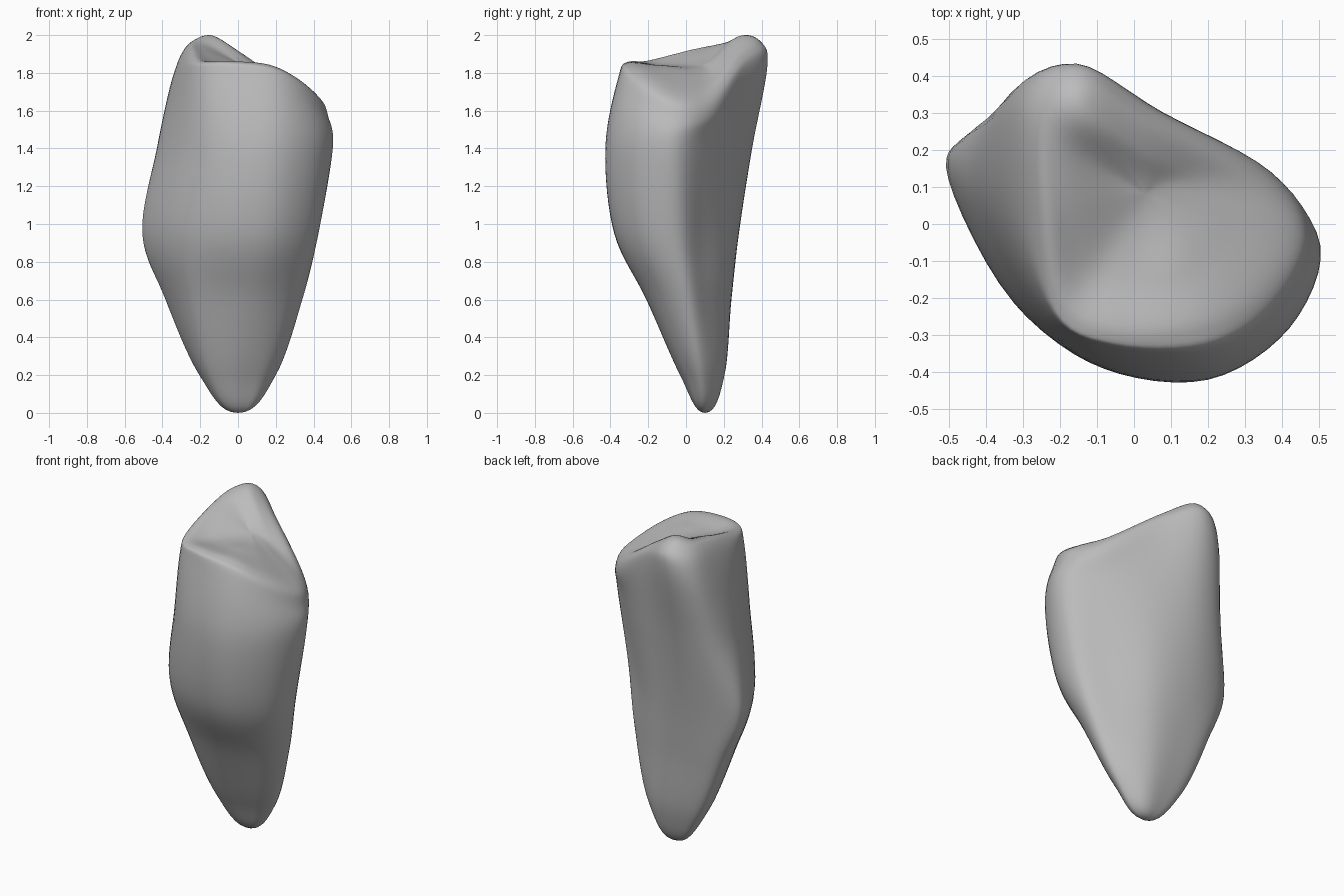
import bpy
import bmesh
from mathutils import Vector

if "Cube" in bpy.data.objects:
    bpy.data.objects.remove(bpy.data.objects["Cube"])

RAILS = 10        # control points around each section
AROUND = 6        # spline steps between rails
ALONG = 8         # spline steps between sections

# Level sections of the tapering body, in hundredths: height -> x, y around
body_sections = {
    20: [(20, 8), (15, 1), (7, -2), (-5, -3), (-16, 1),
         (-20, 11), (-19, 18), (-8, 20), (4, 20), (13, 16)],
    60: [(34, 1), (28, -12), (13, -20), (-6, -20), (-26, -12),
         (-37, 9), (-36, 21), (-17, 24), (5, 22), (24, 11)],
    95: [(42, -4), (38, -23), (18, -37), (-9, -35), (-33, -20),
         (-50, 12), (-45, 23), (-22, 28), (5, 24), (28, 9)],
    140: [(50, -6), (42, -28), (20, -42), (-8, -39), (-27, -24),
          (-42, 8), (-39, 29), (-19, 35), (8, 27), (35, 11)],
}

# Sloping sections of the crown, in hundredths: x, y, z around
shoulder = [(48, -4, 156), (39, -24, 165), (20, -35, 176), (-6, -34, 178),
            (-23, -24, 178), (-34, 7, 175), (-33, 34, 177), (-16, 43, 183),
            (8, 30, 176), (37, 14, 158)]
rim = [(43, -3, 166), (33, -21, 176), (17, -29, 184), (-5, -30, 186),
       (-20, -22, 186), (-26, 4, 191), (-27, 31, 194), (-14, 40, 196),
       (4, 29, 188), (32, 13, 169)]
dish = [(24, 2, 176), (18, -8, 181), (10, -14, 184), (-2, -14, 184),
        (-12, -11, 185), (-17, 5, 191), (-19, 21, 196), (-12, 28, 199),
        (3, 20, 189), (17, 12, 178)]
tip = Vector((0, 0.10, 0))
dish_centre = Vector((0.03, 0.08, 1.84))


def spline(a, b, c, d, t):
    """Smooth curve from b to c, guided by the neighbours a and d."""
    return 0.5 * (2 * b + (c - a) * t + (2 * a - 5 * b + 4 * c - d) * t ** 2
                  + (3 * b - a - 3 * c + d) * t ** 3)


def refine(ring):
    """Closed smooth outline through the control points of one section."""
    n = len(ring)
    return [spline(ring[i - 1], ring[i], ring[(i + 1) % n], ring[(i + 2) % n],
                   k / AROUND) for i in range(n) for k in range(AROUND)]


def beyond(ring, pole, stretch):
    """Guide section on the far side of a pole, so the end closes roundly."""
    half = len(ring) // 2
    guide = []
    for p in ring[half:] + ring[:half]:
        q = pole + (p - pole) * stretch
        q.z = p.z
        guide.append(q)
    return guide


# Collect all sections from the tip to the middle of the dish
sections = [[Vector((x, y, z)) / 100 for x, y in ring]
            for z, ring in body_sections.items()]
sections += [[Vector(p) / 100 for p in ring] for ring in (shoulder, rim, dish)]
rings = [refine(s) for s in sections]
count = RAILS * AROUND
rings = ([beyond(rings[0], tip, 2), [tip] * count] + rings
         + [[dish_centre] * count, beyond(rings[-1], dish_centre, 1)])

# Skin between the sections
verts, faces = [tip], []
for s in range(1, len(rings) - 2):
    for k in range(ALONG):
        if s == 1 and k == 0:
            continue
        verts += [spline(*(rings[s + o][i] for o in (-1, 0, 1, 2)), k / ALONG)
                  for i in range(count)]
verts.append(dish_centre)
last = len(verts) - 1
rows = (last - 1) // count
for i in range(count):
    j = (i + 1) % count
    faces.append((0, 1 + i, 1 + j))
    for r in range(rows - 1):
        low, high = 1 + r * count, 1 + (r + 1) * count
        faces.append((low + j, low + i, high + i, high + j))
    top = 1 + (rows - 1) * count
    faces.append((top + j, top + i, last))

mesh = bpy.data.meshes.new("body")
mesh.from_pydata([tuple(v) for v in verts], [], faces)

# Make every face point outwards
bm = bmesh.new()
bm.from_mesh(mesh)
bmesh.ops.recalc_face_normals(bm, faces=bm.faces[:])
bm.to_mesh(mesh)
bm.free()

body = bpy.data.objects.new("body", mesh)
bpy.context.collection.objects.link(body)

# Plain grey surface
grey = bpy.data.materials.new("plain grey")
grey.use_nodes = True
colour = (0.5, 0.5, 0.5, 1)
grey.diffuse_color = colour
grey.node_tree.nodes["Principled BSDF"].inputs["Base Color"].default_value = colour
mesh.materials.append(grey)

bpy.ops.object.select_all(action="DESELECT")
body.select_set(True)
bpy.context.view_layer.objects.active = body
bpy.ops.object.shade_smooth_by_angle(angle=0.9)
